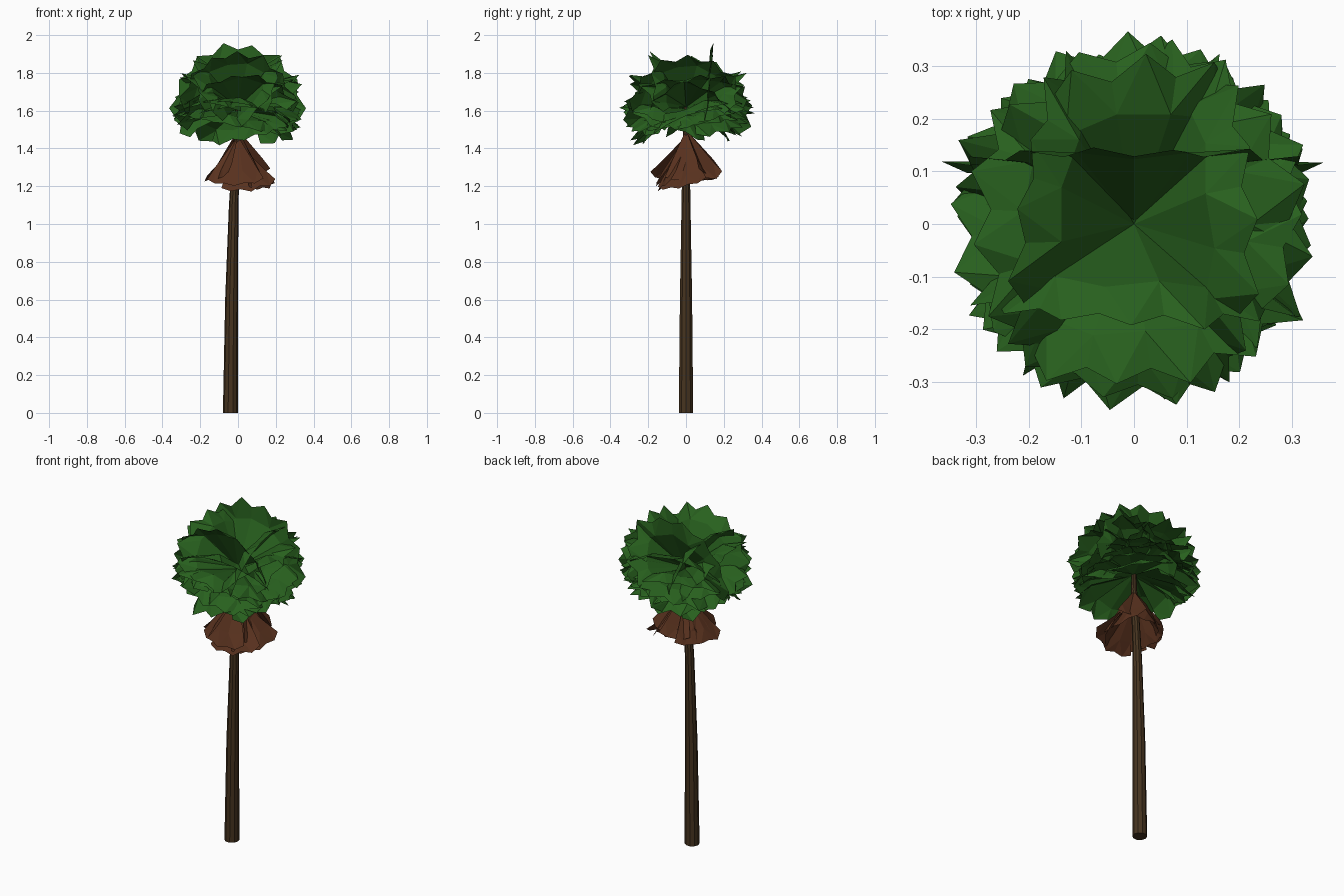
import bpy, bmesh, math, random
from mathutils import Vector, Matrix

if "Cube" in bpy.data.objects:
    bpy.data.objects.remove(bpy.data.objects["Cube"])
random.seed(7)

def mat(name, c):
    m = bpy.data.materials.new(name)
    m.diffuse_color = (*c, 1)
    m.use_nodes = True
    m.node_tree.nodes["Principled BSDF"].inputs["Base Color"].default_value = m.diffuse_color
    return m

GREEN = mat("leaf green", (0.021, 0.118, 0.013))
RUST = mat("dead leaf brown", (0.098, 0.031, 0.013))
BARK = mat("bark brown", (0.062, 0.034, 0.014))

def finish(name, bm, m):
    me = bpy.data.meshes.new(name)
    bm.to_mesh(me)
    bm.free()
    me.materials.append(m)
    ob = bpy.data.objects.new(name, me)
    bpy.context.collection.objects.link(ob)

def tube(bm, stations, sides):
    rings = []
    for x, y, z, r in stations:
        rings.append([bm.verts.new((x + r * math.cos(2 * math.pi * i / sides),
                                    y + r * math.sin(2 * math.pi * i / sides), z))
                      for i in range(sides)])
    for a, b in zip(rings, rings[1:]):
        for i in range(sides):
            j = (i + 1) % sides
            bm.faces.new((a[i], a[j], b[j], b[i]))
    bm.faces.new(rings[0][::-1])
    bm.faces.new(rings[-1])

def fan(bm, base, az, el, length, span, cup, curl, n, roll=0, teeth=0.1):
    """Fan leaf: rays from the base, sides cupped down, toothed curled rim."""
    az, el, span, roll = (math.radians(v) for v in (az, el, span, roll))
    f = Vector((math.cos(az) * math.cos(el), math.sin(az) * math.cos(el), math.sin(el)))
    s = Matrix.Rotation(roll, 3, f) @ Vector((-math.sin(az), math.cos(az), 0))
    up = f.cross(s)
    def point(t, r, lift):
        a = (t - 0.5) * span
        d = f * math.cos(a) + s * math.sin(a) + up * (lift - cup * (1 - math.cos(a)))
        return bm.verts.new(base + d.normalized() * r * length)
    c = bm.verts.new(base)
    mid = [point(i / n, 0.72, 0.03 * (-1) ** i) for i in range(n + 1)]
    tips = [point((i + 0.5) / n, random.uniform(0.96, 1.03), -curl) for i in range(n)]
    rim = [point(i / n, 0.98 - teeth, -curl) for i in range(n + 1)]
    for i in range(n):
        bm.faces.new((c, mid[i], mid[i + 1]))
        bm.faces.new((mid[i], rim[i], tips[i]))
        bm.faces.new((mid[i], tips[i], mid[i + 1]))
        bm.faces.new((mid[i + 1], tips[i], rim[i + 1]))

# Trunk: tapered and leaning gently to the crown
bm = bmesh.new()
tube(bm, [(-0.04, 0, 0, 0.04), (-0.034, 0, 0.6, 0.034), (-0.023, 0, 1.1, 0.025),
          (-0.01, 0, 1.35, 0.021), (0, 0, 1.5, 0.017), (0, 0, 1.62, 0.012)], 10)
finish("trunk", bm, BARK)

# Crown: one upright fan at the back, then rings of drooping fans
bm = bmesh.new()
fan(bm, Vector((0, 0, 1.61)), 90, 62, 0.385, 185, 0.45, -0.1, 8)
for k, (cnt, el, z, L) in enumerate([(3, 58, 1.62, 0.365), (5, 34, 1.62, 0.36),
                                     (6, 10, 1.61, 0.35), (5, -8, 1.60, 0.335)]):
    for i in range(cnt):
        az = 90 + (i + 0.37 * k) * 360 / cnt
        if k == 0:
            az = 180 + 90 * i
        fan(bm, Vector((0, 0, z)), az + random.uniform(-8, 8), el + random.uniform(-6, 6),
            L * random.uniform(0.98, 1.02), 160, (0.4, 0.4, 0.3, 0.15)[k], 0.12, 7,
            random.uniform(-18, 18) * (k > 0))
finish("crown_leaves", bm, GREEN)

# Dead skirt: hanging brown fans in overlapping tiers
bm = bmesh.new()
for i in range(8):
    fan(bm, Vector((0, 0, 1.5 - 0.035 * (i % 3))), 20 + i * 137.5, -58 + random.uniform(-5, 4),
        random.uniform(0.28, 0.32), 62, 0.5, 0.0, 3, random.uniform(-20, 20), 0.03)
finish("dead_leaf_skirt", bm, RUST)
